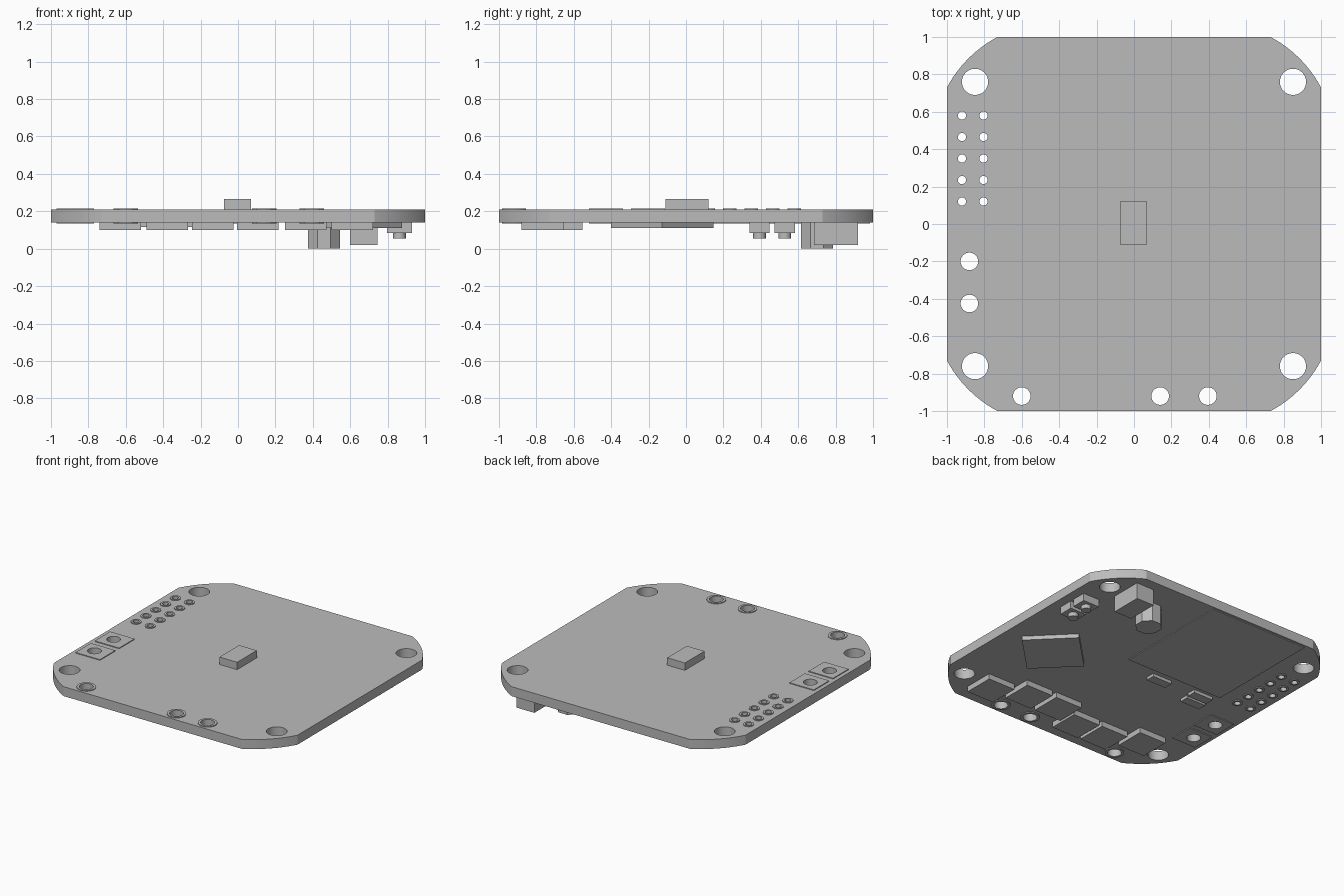
import bpy, bmesh, math
from math import cos, sin, pi, radians

if "Cube" in bpy.data.objects:
    bpy.data.objects.remove(bpy.data.objects["Cube"], do_unlink=True)

gray = bpy.data.materials.new("plain gray")
gray.use_nodes = True
COLOR = (0.5, 0.5, 0.5, 1)
gray.diffuse_color = COLOR
gray.node_tree.nodes["Principled BSDF"].inputs["Base Color"].default_value = COLOR

BOTTOM, TOP, PAD = 0.14, 0.21, 0.006


def circle(x, y, r, n=32):
    return [(x + r * cos(2 * pi * i / n), y + r * sin(2 * pi * i / n)) for i in range(n)]


def rect(x0, x1, y0, y1):
    return [(x0, y0), (x1, y0), (x1, y1), (x0, y1)]


def plate(name, loops, z0, z1):
    """Flat sheet from an outline and its holes, extruded from z0 to z1."""
    curve = bpy.data.curves.new(name, "CURVE")
    curve.dimensions = "2D"
    curve.fill_mode = "BOTH"
    curve.extrude = (z1 - z0) / 2
    for pts in loops:
        s = curve.splines.new("POLY")
        s.points.add(len(pts) - 1)
        for p, (x, y) in zip(s.points, pts):
            p.co = (x, y, 0, 1)
        s.use_cyclic_u = True
    tmp = bpy.data.objects.new(name, curve)
    bpy.context.collection.objects.link(tmp)
    mesh = bpy.data.meshes.new_from_object(tmp.evaluated_get(bpy.context.evaluated_depsgraph_get()))
    bpy.data.objects.remove(tmp, do_unlink=True)
    bm = bmesh.new()
    bm.from_mesh(mesh)
    bmesh.ops.remove_doubles(bm, verts=bm.verts, dist=1e-5)
    bmesh.ops.translate(bm, verts=bm.verts, vec=(0, 0, (z0 + z1) / 2))
    bmesh.ops.recalc_face_normals(bm, faces=bm.faces)
    return finish(name, bm, mesh)


def finish(name, bm, mesh=None):
    mesh = mesh or bpy.data.meshes.new(name)
    bm.to_mesh(mesh)
    bm.free()
    mesh.materials.clear()
    mesh.materials.append(gray)
    ob = bpy.data.objects.new(name, mesh)
    bpy.context.collection.objects.link(ob)
    bpy.ops.object.select_all(action="DESELECT")
    ob.select_set(True)
    bpy.context.view_layer.objects.active = ob
    bpy.ops.object.shade_smooth_by_angle(angle=radians(25))
    return ob


def box(name, x0, x1, y0, y1, z0, z1, turn=0):
    bm = bmesh.new()
    bmesh.ops.create_cube(bm, size=1)
    bmesh.ops.scale(bm, verts=bm.verts, vec=(x1 - x0, y1 - y0, z1 - z0))
    ob = finish(name, bm)
    ob.location = ((x0 + x1) / 2, (y0 + y1) / 2, (z0 + z1) / 2)
    ob.rotation_euler.z = turn
    return ob


def cylinder(name, x, y, r, z0, z1, sides, turn=0):
    bm = bmesh.new()
    bmesh.ops.create_cone(bm, cap_ends=True, segments=sides, radius1=r, radius2=r, depth=z1 - z0)
    ob = finish(name, bm)
    ob.location = (x, y, (z0 + z1) / 2)
    ob.rotation_euler.z = turn
    return ob


# Board outline: square with shallow arcs across the corners
START, HALF = 0.73, radians(17)
radius = (1 - START) / math.sqrt(2) / sin(HALF)
mid = (1 + START) / 2 - radius * cos(HALF) / math.sqrt(2)
outline = []
for k in range(4):
    for i in range(13):
        a = radians(45) - HALF + 2 * HALF * i / 12
        x, y = mid + radius * cos(a), mid + radius * sin(a)
        c, s = round(cos(k * pi / 2)), round(sin(k * pi / 2))
        outline.append((c * x - s * y, s * x + c * y))

# Holes
mounting = [(sx * 0.85, sy * 0.76) for sx in (-1, 1) for sy in (-1, 1)]
pins = [(x, 0.12 + 0.115 * i) for x in (-0.92, -0.805) for i in range(5)]
edge_holes = [(x, -0.92) for x in (-0.6, 0.14, 0.395)]
power = [(-0.88, -0.2), (-0.88, -0.425)]
holes = [circle(x, y, 0.07) for x, y in mounting]
holes += [circle(x, y, 0.022, 20) for x, y in pins]
holes += [circle(x, y, 0.047) for x, y in edge_holes + power]
plate("board", [outline] + holes, BOTTOM, TOP)

# Solder pads on both sides
for side, z0, z1 in (("top", TOP, TOP + PAD), ("bottom", BOTTOM - PAD, BOTTOM)):
    for x, y in pins:
        plate(f"pin_pad_{side}", [circle(x, y, 0.036, 20), circle(x, y, 0.022, 20)], z0, z1)
    for x, y in edge_holes:
        plate(f"edge_pad_{side}", [circle(x, y, 0.065), circle(x, y, 0.047)], z0, z1)
    for x, y in power:
        plate(f"power_pad_{side}",
              [rect(-0.97, -0.77, y - 0.093, y + 0.087), circle(x, y, 0.047)], z0, z1)

# Top sensor
box("top_sensor", -0.075, 0.07, -0.11, 0.12, TOP, 0.265)

# Underside: row of transistors, alternately set back
for x, y in ((-0.74, -0.78), (-0.49, -0.88), (-0.245, -0.88),
             (-0.005, -0.78), (0.25, -0.78), (0.5, -0.88)):
    box("transistor", x, x + 0.222, y, y + 0.226, 0.1, BOTTOM)

# Underside: main chip turned 45 degrees, and thin card plate
box("main_chip", 0.411, 0.797, -0.32, 0.066, 0.11, BOTTOM, radians(45))
box("card_plate", -0.67, 0.13, 0.1, 0.985, BOTTOM - PAD, BOTTOM)

# Underside: small parts
for x, y in ((-0.2, 0.025), (-0.55, 0.037), (-0.56, -0.05)):
    box("small_part", x - 0.08, x + 0.08, y - 0.034, y + 0.034, 0.117, BOTTOM)

# Underside: connector and octagonal post
box("connector", 0.6, 0.745, 0.685, 0.92, 0.02, BOTTOM)
cylinder("octagonal_post", 0.46, 0.7, 0.092, 0, BOTTOM, 8, radians(22.5))

# Underside: two push buttons
for y in (0.393, 0.528):
    box("button_base", 0.797, 0.93, y - 0.054, y + 0.054, 0.085, BOTTOM)
    cylinder("button_cap", 0.863, y, 0.034, 0.055, 0.085, 24)
